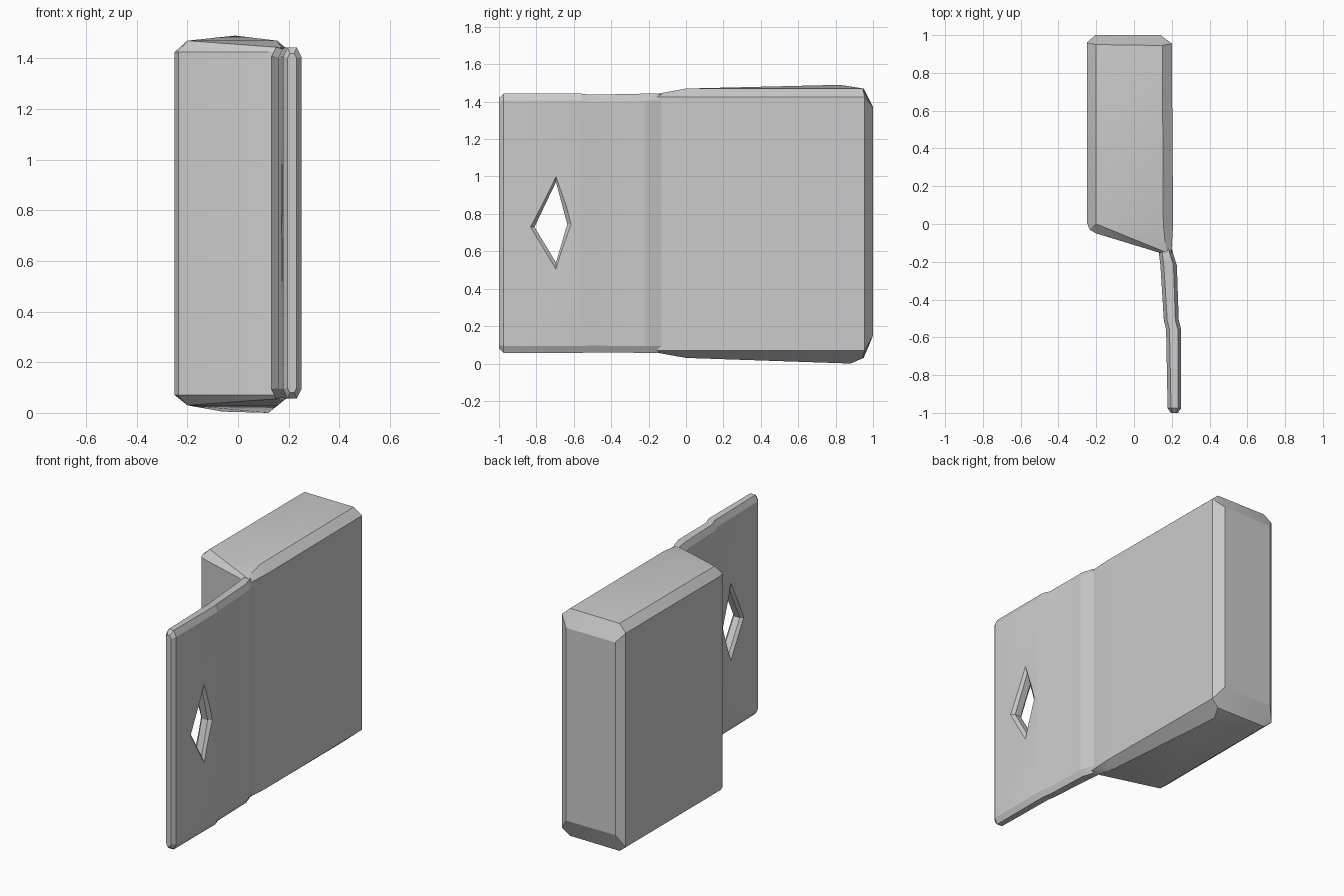
import bpy, bmesh
from math import radians

if "Cube" in bpy.data.objects:
    bpy.data.objects.remove(bpy.data.objects["Cube"])


def finish(name, bm):
    bmesh.ops.recalc_face_normals(bm, faces=bm.faces[:])
    mesh = bpy.data.meshes.new(name)
    bm.to_mesh(mesh)
    bm.free()
    ob = bpy.data.objects.new(name, mesh)
    bpy.context.collection.objects.link(ob)
    return ob


def loft(name, rings):
    """Skin equal-length rings of points and cap both ends."""
    bm = bmesh.new()
    vs = [[bm.verts.new(p) for p in r] for r in rings]
    n = len(rings[0])
    for a, b in zip(vs, vs[1:]):
        for i in range(n):
            j = (i + 1) % n
            bm.faces.new((a[i], a[j], b[j], b[i]))
    bm.faces.new(vs[0])
    bm.faces.new(vs[-1])
    return finish(name, bm)


def smooth(ob):
    bpy.ops.object.select_all(action='DESELECT')
    ob.select_set(True)
    bpy.context.view_layer.objects.active = ob
    bpy.ops.object.shade_smooth_by_angle(angle=radians(15))


# Thick body: softly chamfered block as a hull of its rims and caps
side = [(-.25, .01), (-.25, .96), (-.205, 1), (.14, 1), (.2, .955),
        (.207, 0), (.198, -.155), (.145, -.155), (-.2, -.05), (-.235, -.03)]
points = []
for x, y in side:
    low, high = (.15, 1.37) if y == 1 else (.07, 1.425)
    points += [(x, y, low), (x, y, high)]
# Bevelled cap corners, then the raised crown above and below
for x, y in [(-.2, 0), (-.2, .95), (.15, .945), (.155, 0)]:
    points += [(x, y, .03), (x, y, 1.47)]
points += [(.17, -.15, .057), (.17, -.15, 1.443), (-.01, .82, 1.49),
           (.12, .88, 0), (-.06, .86, .005)]
bm = bmesh.new()
for p in points:
    bm.verts.new(p)
hull = bmesh.ops.convex_hull(bm, input=bm.verts[:])
bmesh.ops.delete(bm, geom=list({v for v in hull['geom_interior'] + hull['geom_unused']
                                if isinstance(v, bmesh.types.BMVert)}), context='VERTS')
smooth(finish("body", bm))


# Thin side panel: stepped chamfered strip lofted along y
def section(y, x0, x1, low, high, c):
    h = c * 2
    return [(x0, y, low + h), (x0 + c, y, low), (x1 - c, y, low), (x1, y, low + h),
            (x1, y, high - h), (x1 - c, y, high), (x0 + c, y, high), (x0, y, high - h)]


panel = loft("hang_panel", [
    section(-1.0, .195, .232, .08, 1.42, .01),
    section(-.975, .178, .25, .057, 1.443, .018),
    section(-.56, .17, .25, .057, 1.443, .018),
    section(-.51, .158, .237, .06, 1.437, .018),
    section(-.22, .14, .227, .057, 1.443, .018),
    section(-.155, .132, .207, .057, 1.443, .018),
    section(-.1, .14, .19, .07, 1.43, .015)])

# Diamond hanging hole, flared at both faces
diamond = [(-.81, .73), (-.695, .97), (-.635, .745), (-.695, .54)]
flare = [(-.845, .73), (-.695, 1.02), (-.6, .745), (-.695, .48)]
cutter = loft("hole_cutter", [[(x, y, z) for y, z in shape] for x, shape in
              [(.16, flare), (.19, diamond), (.232, diamond), (.262, flare)]])
cutter.hide_render = True
cut = panel.modifiers.new("hole", 'BOOLEAN')
cut.operation = 'DIFFERENCE'
cut.solver = 'EXACT'
cut.object = cutter
bpy.ops.object.select_all(action='DESELECT')
panel.select_set(True)
bpy.context.view_layer.objects.active = panel
bpy.ops.object.modifier_apply(modifier="hole")
bpy.data.objects.remove(cutter)
smooth(panel)
